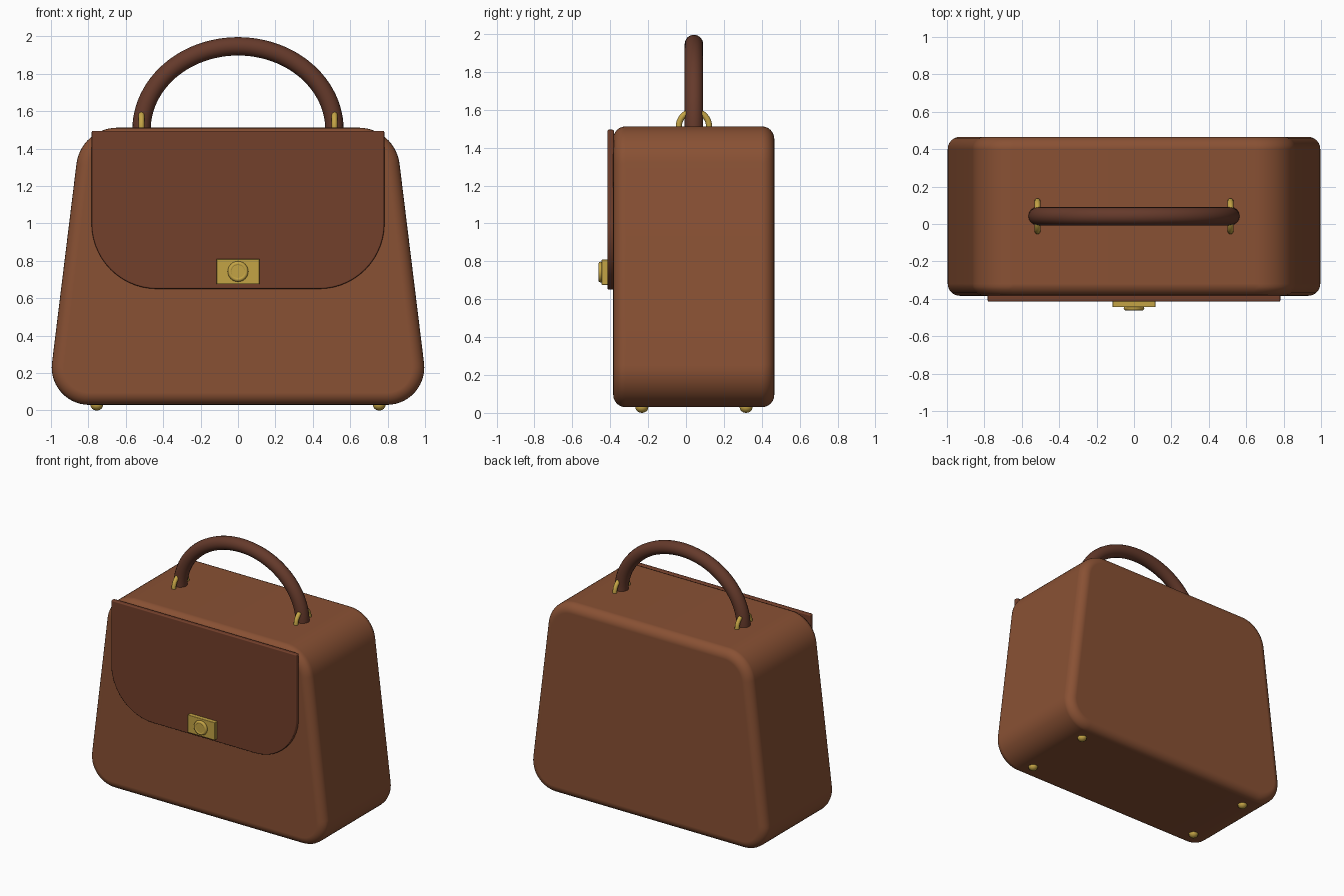
import bpy, bmesh, math
from mathutils import Vector

if "Cube" in bpy.data.objects:
    bpy.data.objects.remove(bpy.data.objects["Cube"])


def material(name, color):
    m = bpy.data.materials.new(name)
    m.diffuse_color = (*color, 1)
    m.use_nodes = True
    m.node_tree.nodes["Principled BSDF"].inputs["Base Color"].default_value = m.diffuse_color
    return m


LEATHER = material("tan_leather", (0.25, 0.082, 0.034))
FLAP = material("flap_leather", (0.17, 0.05, 0.024))
DARK = material("dark_leather", (0.13, 0.042, 0.024))
GOLD = material("gold", (0.55, 0.37, 0.06))
MID_Y = 0.042


def round_profile(corners, steps=14):
    """Outline from (x, z, radius) corners, each replaced by a tangent arc."""
    pts = []
    for i, (x, z, r) in enumerate(corners):
        p = Vector((x, z))
        if r == 0:
            pts.append(p)
            continue
        a = (Vector(corners[i - 1][:2]) - p).normalized()
        b = (Vector(corners[(i + 1) % len(corners)][:2]) - p).normalized()
        half = a.angle(b) / 2
        centre = p + (a + b).normalized() * (r / math.sin(half))
        start = p + a * (r / math.tan(half)) - centre
        end = p + b * (r / math.tan(half)) - centre
        total = start.angle_signed(end)
        for s in range(steps + 1):
            t = -total * s / steps
            c, n = math.cos(t), math.sin(t)
            pts.append(centre + Vector((start.x * c - start.y * n, start.x * n + start.y * c)))
    return pts


def slab(name, outline, y0, y1, bevel, segments, mat):
    """Extrude an x-z outline along y and round its rims."""
    bm = bmesh.new()
    face = bm.faces.new([bm.verts.new((p.x, y0, p.y)) for p in outline])
    ext = bmesh.ops.extrude_face_region(bm, geom=[face])
    verts = [v for v in ext["geom"] if isinstance(v, bmesh.types.BMVert)]
    bmesh.ops.translate(bm, verts=verts, vec=(0, y1 - y0, 0))
    bmesh.ops.recalc_face_normals(bm, faces=bm.faces)
    for f in bm.faces:
        f.smooth = True
    mesh = bpy.data.meshes.new(name)
    bm.to_mesh(mesh)
    bm.free()
    ob = bpy.data.objects.new(name, mesh)
    bpy.context.collection.objects.link(ob)
    mesh.materials.append(mat)
    mod = ob.modifiers.new("rim", "BEVEL")
    mod.width, mod.segments = bevel, segments
    mod.limit_method, mod.angle_limit = "ANGLE", math.radians(40)
    mod.harden_normals = True
    return ob


def finish(name, mat):
    ob = bpy.context.object
    ob.name = name
    ob.data.materials.append(mat)
    bpy.ops.object.shade_smooth_by_angle(angle=math.radians(40))
    return ob


# Tapered body
body = round_profile([(-1.022, 0.03, 0.2), (1.022, 0.03, 0.2),
                      (0.84, 1.512, 0.22), (-0.84, 1.512, 0.22)])
slab("body", body, -0.384, 0.466, 0.065, 6, LEATHER)

# Front flap with rounded lower corners
flap = round_profile([(-0.783, 0.65, 0.35), (0.783, 0.65, 0.35),
                      (0.783, 1.495, 0), (-0.783, 1.495, 0)])
slab("front_flap", flap, -0.415, -0.38, 0.008, 2, FLAP)

# Clasp plate, turn ring and centre button
plate = round_profile([(-0.115, 0.675, 0), (0.115, 0.675, 0), (0.115, 0.81, 0), (-0.115, 0.81, 0)])
slab("clasp_plate", plate, -0.445, -0.41, 0.004, 2, GOLD)
bpy.ops.mesh.primitive_torus_add(major_radius=0.042, minor_radius=0.013, major_segments=32,
                                 minor_segments=10, location=(0, -0.45, 0.743),
                                 rotation=(math.pi / 2, 0, 0))
finish("clasp_ring", GOLD)
bpy.ops.mesh.primitive_cylinder_add(vertices=32, radius=0.036, depth=0.03,
                                    location=(0, -0.445, 0.743), rotation=(math.pi / 2, 0, 0))
finish("clasp_button", GOLD)

# Arched handle
curve = bpy.data.curves.new("handle", "CURVE")
curve.dimensions = "3D"
curve.bevel_depth, curve.bevel_resolution = 0.049, 6
curve.use_fill_caps = True
arc = curve.splines.new("POLY")
N = 48
arc.points.add(N)
for i, p in enumerate(arc.points):
    t = math.pi * i / N
    p.co = (-0.516 * math.cos(t), MID_Y, 1.5 + 0.447 * math.sin(t), 1)
arc.use_smooth = True
handle = bpy.data.objects.new("handle", curve)
bpy.context.collection.objects.link(handle)
curve.materials.append(DARK)

for sx, side in ((-1, "left"), (1, "right")):
    # Handle rings
    bpy.ops.mesh.primitive_torus_add(major_radius=0.08, minor_radius=0.016, major_segments=36,
                                     minor_segments=12, location=(sx * 0.516, MID_Y, 1.512),
                                     rotation=(0, math.pi / 2, 0))
    finish(f"handle_ring_{side}", GOLD)
    # Base studs
    for sy, end in ((-1, "front"), (1, "back")):
        bpy.ops.mesh.primitive_uv_sphere_add(segments=20, ring_count=12, radius=0.034,
                                             location=(sx * 0.755, MID_Y + sy * 0.275, 0.03))
        stud = finish(f"foot_stud_{end}_{side}", GOLD)
        stud.scale.z = 0.88
